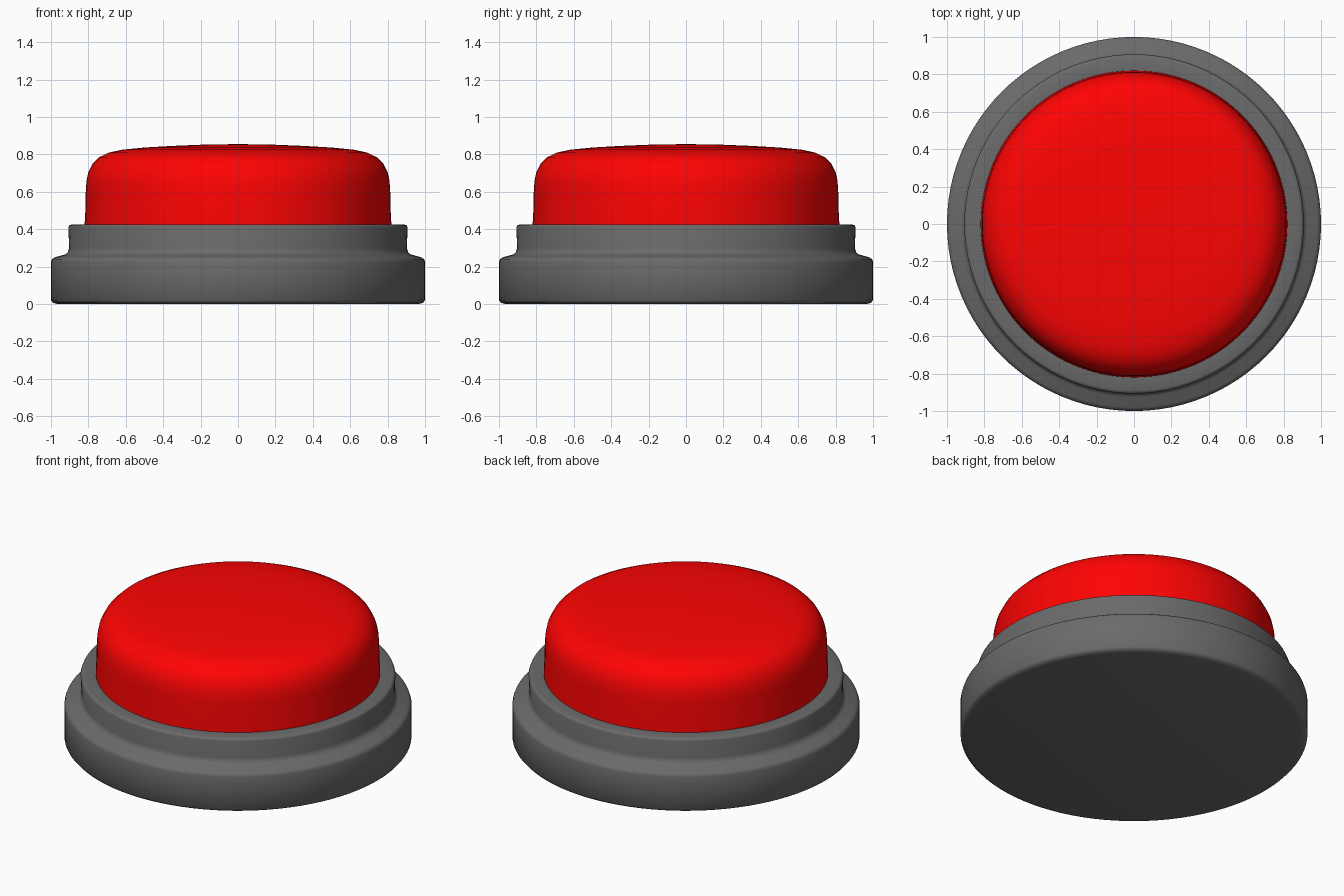
import bpy, bmesh
from math import sin, cos, pi, radians

if "Cube" in bpy.data.objects:
    bpy.data.objects.remove(bpy.data.objects["Cube"])

SEGMENTS = 96


def lathe(name, profile, color):
    """Revolve an (r, z) profile, listed bottom to top, around the z axis."""
    bm = bmesh.new()
    rings = []
    for r, z in profile:
        if r == 0:
            rings.append([bm.verts.new((0, 0, z))] * SEGMENTS)
        else:
            rings.append([bm.verts.new((r * cos(2 * pi * i / SEGMENTS),
                                        r * sin(2 * pi * i / SEGMENTS), z))
                          for i in range(SEGMENTS)])
    for low, high in zip(rings, rings[1:]):
        for i in range(SEGMENTS):
            j = (i + 1) % SEGMENTS
            corners = dict.fromkeys((low[i], low[j], high[j], high[i]))
            bm.faces.new(list(corners))
    bmesh.ops.recalc_face_normals(bm, faces=bm.faces)
    mesh = bpy.data.meshes.new(name)
    bm.to_mesh(mesh)
    bm.free()
    obj = bpy.data.objects.new(name, mesh)
    bpy.context.collection.objects.link(obj)
    mat = bpy.data.materials.new(name + "_paint")
    mat.diffuse_color = color
    mat.use_nodes = True
    mat.node_tree.nodes["Principled BSDF"].inputs["Base Color"].default_value = mat.diffuse_color
    mesh.materials.append(mat)
    bpy.ops.object.select_all(action='DESELECT')
    obj.select_set(True)
    bpy.context.view_layer.objects.active = obj
    bpy.ops.object.shade_smooth_by_angle(angle=radians(50))
    return obj


# Stepped housing: wide foot, sloped shoulder, narrower collar
lathe("base_housing", [
    (0, 0), (0.965, 0), (0.988, 0.006), (1.0, 0.02),
    (1.0, 0.225), (0.995, 0.24), (0.98, 0.25), (0.925, 0.265),
    (0.91, 0.275), (0.903, 0.30), (0.907, 0.41), (0.903, 0.42),
    (0.89, 0.425), (0.82, 0.425), (0, 0.425)], (0.145, 0.145, 0.145, 1))

# Push button: near-vertical side, rounded shoulder, shallow domed top
lathe("push_button", [
    (0, 0.41), (0.82, 0.41), (0.82, 0.43), (0.815, 0.52), (0.814, 0.60),
    (0.81, 0.66), (0.80, 0.705), (0.777, 0.75), (0.742, 0.785),
    (0.69, 0.81), (0.62, 0.825), (0.50, 0.837), (0.34, 0.846),
    (0.17, 0.853), (0, 0.855)], (1.0, 0.001, 0.001, 1))
